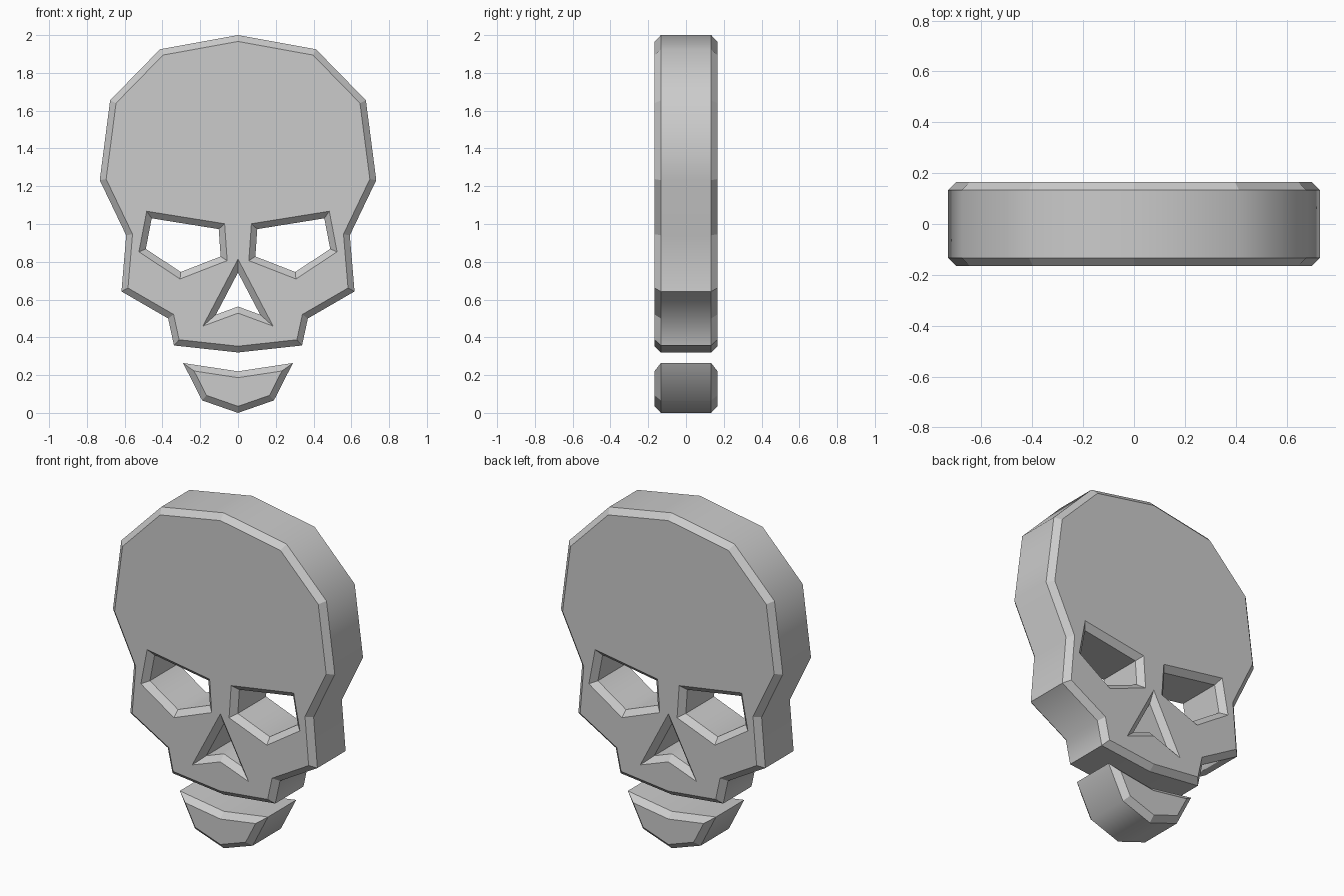
import bpy
import bmesh
import math
from mathutils import Vector

if "Cube" in bpy.data.objects:
    bpy.data.objects.remove(bpy.data.objects["Cube"], do_unlink=True)

HALF_DEPTH = 0.166
BEVEL = 0.033
SMOOTH_LIMIT = math.radians(60)

grey = bpy.data.materials.new("light grey")
grey.use_nodes = True
colour = (0.6, 0.6, 0.6, 1)
grey.diffuse_color = colour
grey.node_tree.nodes["Principled BSDF"].inputs["Base Color"].default_value = colour


def mirrored(half):
    """Close a half outline whose end points lie on the centre line."""
    return half + [(-x, z) for x, z in reversed(half[1:-1])]


def offset(points, distance):
    """Mitred offset of a clockwise loop; positive moves to its inside."""
    pts = [Vector(p) for p in points]
    result = []
    for i, p in enumerate(pts):
        a = (p - pts[i - 1]).normalized()
        b = (pts[(i + 1) % len(pts)] - p).normalized()
        na, nb = Vector((a.y, -a.x)), Vector((b.y, -b.x))
        result.append(p + (na + nb) * distance / (1 + na.dot(nb)))
    return result


def bevelled_plate(name, outline, holes=()):
    bm = bmesh.new()
    caps = ([], [])
    walls = []
    for index, loop in enumerate([outline, *holes]):
        lip = offset(loop, BEVEL if index == 0 else -BEVEL)
        edge_y = HALF_DEPTH - BEVEL
        layers = ((lip, -HALF_DEPTH), (loop, -edge_y), (loop, edge_y), (lip, HALF_DEPTH))
        rings = [[bm.verts.new((p[0], y, p[1])) for p in pts] for pts, y in layers]
        n = len(loop)
        # chamfer, wall and chamfer strips
        for strip in range(3):
            for i in range(n):
                j = (i + 1) % n
                face = bm.faces.new((rings[strip][i], rings[strip][j],
                                     rings[strip + 1][j], rings[strip + 1][i]))
                if strip == 1:
                    face.smooth = True
                    walls.append(face)
        for cap, ring in zip(caps, (rings[0], rings[3])):
            cap += [bm.edges.get((ring[i], ring[(i + 1) % n])) for i in range(n)]
    # front and back faces, with the openings left free
    for cap, side in zip(caps, (-1, 1)):
        bmesh.ops.triangle_fill(bm, edges=cap, use_beauty=True, normal=(0, side, 0))
    bmesh.ops.recalc_face_normals(bm, faces=bm.faces)
    for face in walls:
        for edge in face.edges:
            if edge.calc_face_angle(0) > SMOOTH_LIMIT:
                edge.smooth = False
    mesh = bpy.data.meshes.new(name)
    bm.to_mesh(mesh)
    bm.free()
    mesh.materials.append(grey)
    obj = bpy.data.objects.new(name, mesh)
    bpy.context.collection.objects.link(obj)
    return obj


# Skull with eye and nose openings; every loop runs clockwise
skull = mirrored([(0, 2), (0.413, 1.925), (0.677, 1.655), (0.732, 1.232),
                  (0.592, 0.94), (0.617, 0.643), (0.37, 0.5),
                  (0.339, 0.357), (0, 0.32)])
left_eye = [(0.102, 0.973), (0.457, 1.03), (0.488, 0.868),
            (0.303, 0.746), (0.092, 0.828)]
right_eye = [(-x, z) for x, z in reversed(left_eye)]
nose = mirrored([(0, 0.743), (0.117, 0.52), (0, 0.563)])
bevelled_plate("skull", skull, (left_eye, right_eye, nose))

# Separate lower jaw
jaw = mirrored([(0, 0.22), (0.291, 0.264), (0.19, 0.066), (0, 0)])
bevelled_plate("lower_jaw", jaw)
